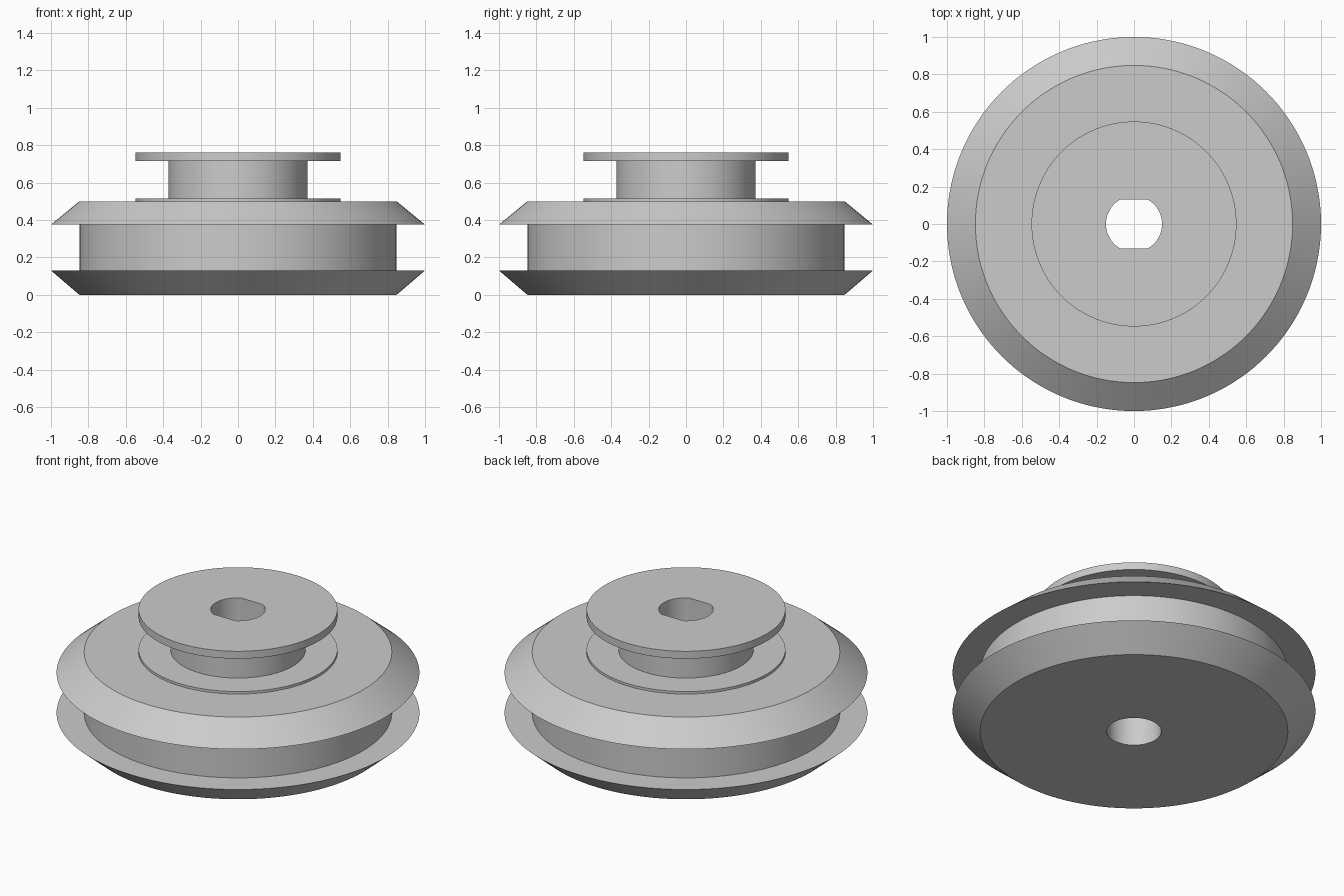
import bpy
import bmesh
from math import cos, sin, tau, radians

if "Cube" in bpy.data.objects:
    bpy.data.objects.remove(bpy.data.objects["Cube"])

SEGMENTS = 144
BORE = 0.15    # bore radius
FLAT = 0.13    # half distance between the two bore flats
STEP = 0.5     # height where the round bore becomes flat-sided

grey = bpy.data.materials.new("light_grey")
grey.use_nodes = True
colour = (0.6, 0.6, 0.6, 1)
grey.diffuse_color = colour
grey.node_tree.nodes["Principled BSDF"].inputs["Base Color"].default_value = colour

# Closed section: (radius, height, flat-sided)
section = [
    # belt wheel with its groove
    (BORE, 0, False), (0.848, 0, False), (1, 0.13, False), (0.848, 0.13, False),
    (0.848, 0.375, False), (1, 0.375, False), (0.848, 0.5, False),
    # small spool with thin lower lip and upper flange
    (0.548, 0.5, False), (0.548, 0.515, False), (0.372, 0.515, False),
    (0.372, 0.715, False), (0.548, 0.715, False), (0.548, 0.76, False),
    # flat-sided upper bore, then step to the round lower bore
    (BORE, 0.76, True), (BORE, STEP, True), (BORE, STEP, False),
]


def ring(bm, radius, height, flat_sided):
    verts = []
    for i in range(SEGMENTS):
        angle = tau * i / SEGMENTS
        x, y = radius * cos(angle), radius * sin(angle)
        if flat_sided:
            y = max(-FLAT, min(FLAT, y))
        verts.append(bm.verts.new((x, y, height)))
    return verts


# Revolve the section into one solid
bm = bmesh.new()
rings = [ring(bm, *point) for point in section]
for a, b in zip(rings, rings[1:] + rings[:1]):
    for i in range(SEGMENTS):
        j = (i + 1) % SEGMENTS
        bm.faces.new((a[i], a[j], b[j], b[i]))
bmesh.ops.remove_doubles(bm, verts=bm.verts, dist=0.0002)
bmesh.ops.recalc_face_normals(bm, faces=bm.faces)

mesh = bpy.data.meshes.new("stepped_pulley")
bm.to_mesh(mesh)
bm.free()
mesh.materials.append(grey)
pulley = bpy.data.objects.new("stepped_pulley", mesh)
bpy.context.collection.objects.link(pulley)

# Smooth round walls, sharp rims
for obj in bpy.context.selected_objects:
    obj.select_set(False)
pulley.select_set(True)
bpy.context.view_layer.objects.active = pulley
bpy.ops.object.shade_smooth_by_angle(angle=radians(20))
